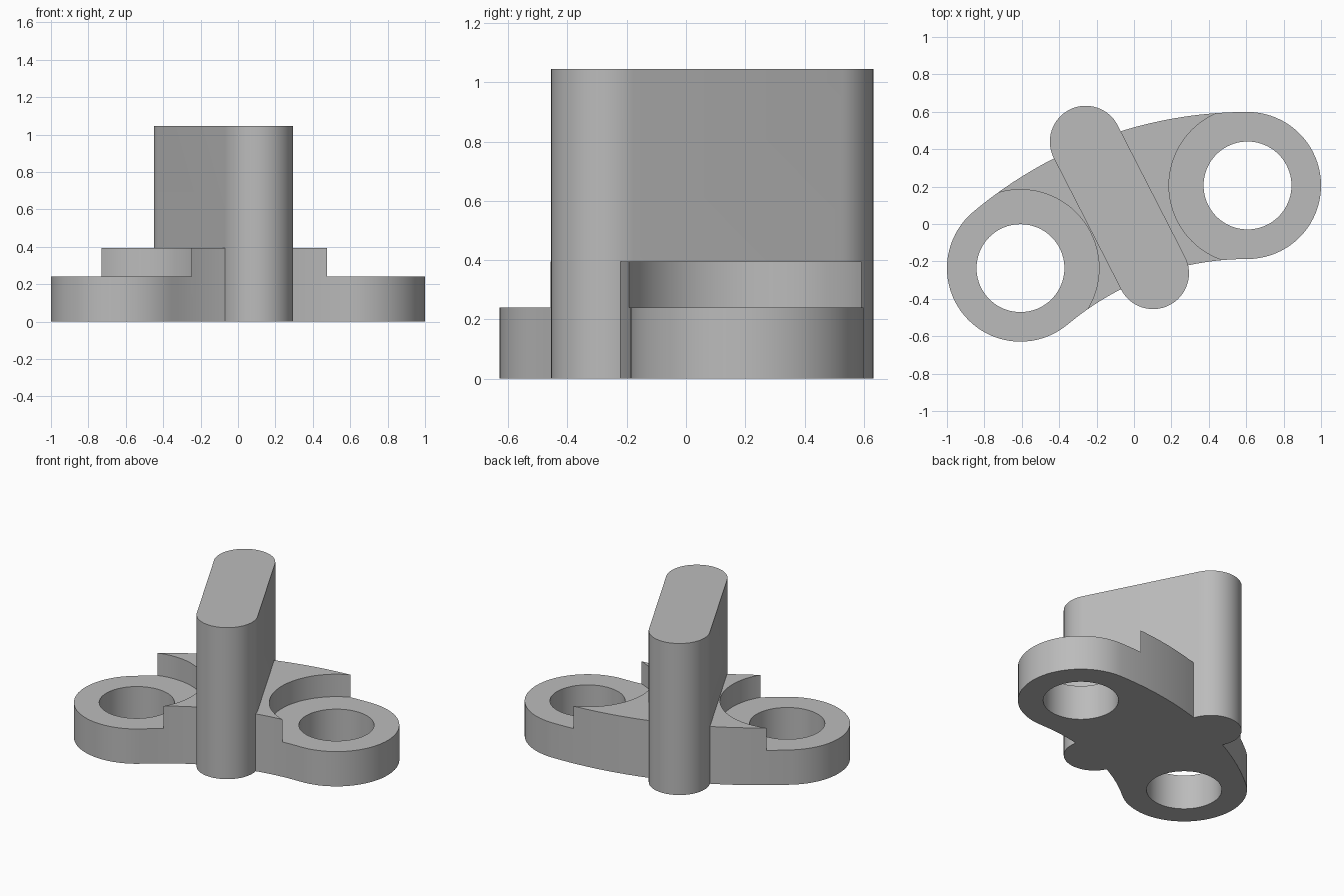
import bpy
import bmesh
import math
from mathutils import Vector

if "Cube" in bpy.data.objects:
    bpy.data.objects.remove(bpy.data.objects["Cube"], do_unlink=True)

grey = bpy.data.materials.new("plain_grey")
grey.use_nodes = True
colour = (0.5, 0.5, 0.5, 1)
grey.diffuse_color = colour
grey.node_tree.nodes["Principled BSDF"].inputs["Base Color"].default_value = colour

EARS = [Vector((-0.607, -0.236)), Vector((0.607, 0.206))]
EAR_R, HOLE_R, SEAT_R = 0.393, 0.235, 0.42
SEAT_Z, PLATE_Z, POST_Z = 0.24, 0.395, 1.045


def arc(centre, radius, start, end, steps):
    """Points along an arc, angles in radians."""
    return [centre + radius * Vector((math.cos(a), math.sin(a)))
            for a in (start + (end - start) * i / steps for i in range(steps + 1))]


def prism(name, outline, bottom, top):
    """Solid made by extruding a counter-clockwise outline upwards."""
    bm = bmesh.new()
    face = bm.faces.new([bm.verts.new((p.x, p.y, bottom)) for p in outline])
    up = bmesh.ops.extrude_face_region(bm, geom=[face])["geom"]
    bmesh.ops.translate(bm, vec=(0, 0, top - bottom),
                        verts=[v for v in up if isinstance(v, bmesh.types.BMVert)])
    bmesh.ops.remove_doubles(bm, verts=bm.verts, dist=0.0001)
    bmesh.ops.recalc_face_normals(bm, faces=bm.faces)
    mesh = bpy.data.meshes.new(name)
    bm.to_mesh(mesh)
    bm.free()
    mesh.materials.append(grey)
    obj = bpy.data.objects.new(name, mesh)
    bpy.context.collection.objects.link(obj)
    return obj


def combine(target, tool, operation):
    """Apply a boolean and discard the tool."""
    mod = target.modifiers.new(tool.name, "BOOLEAN")
    mod.operation, mod.object, mod.solver = operation, tool, "EXACT"
    bpy.context.view_layer.objects.active = target
    bpy.ops.object.modifier_apply(modifier=mod.name)
    bpy.data.objects.remove(tool, do_unlink=True)


# Base plate: a curved slot shape whose long edges share one bend centre
left, right = EARS
gap = left - right
bend_r = -gap.length_squared / (2 * gap.y)
bend = right - Vector((0, bend_r))
spoke = left - bend
tilt = math.atan2(spoke.y, spoke.x)
top_angle = math.pi / 2
outline = (arc(right, EAR_R, -top_angle, top_angle, 40)
           + arc(bend, bend_r + EAR_R, top_angle, tilt, 24)[1:]
           + arc(left, EAR_R, tilt, tilt + math.pi, 40)[1:]
           + arc(bend, bend_r - EAR_R, tilt, top_angle, 24)[1:-1])
bracket = prism("bracket", outline, 0, PLATE_Z)

# Lowered round seats and through holes in both ears
for ear in EARS:
    for radius, bottom in ((SEAT_R, SEAT_Z), (HOLE_R, -0.2)):
        circle = arc(ear, radius, 0, 2 * math.pi, 80)[:-1]
        combine(bracket, prism("cutter", circle, bottom, 0.7), "DIFFERENCE")

# Tall post with rounded ends, set across the plate
back, front = Vector((-0.258, 0.44)), Vector((0.102, -0.263))
run = back - front
heading = math.atan2(run.y, run.x)
post_outline = (arc(back, 0.192, heading - top_angle, heading + top_angle, 32)
                + arc(front, 0.192, heading + top_angle, heading + 3 * top_angle, 32))
combine(bracket, prism("post", post_outline, 0, POST_Z), "UNION")

# Smooth curved walls, sharp rims
bpy.ops.object.select_all(action="DESELECT")
bracket.select_set(True)
bpy.context.view_layer.objects.active = bracket
bpy.ops.object.shade_smooth_by_angle(angle=math.radians(30))
